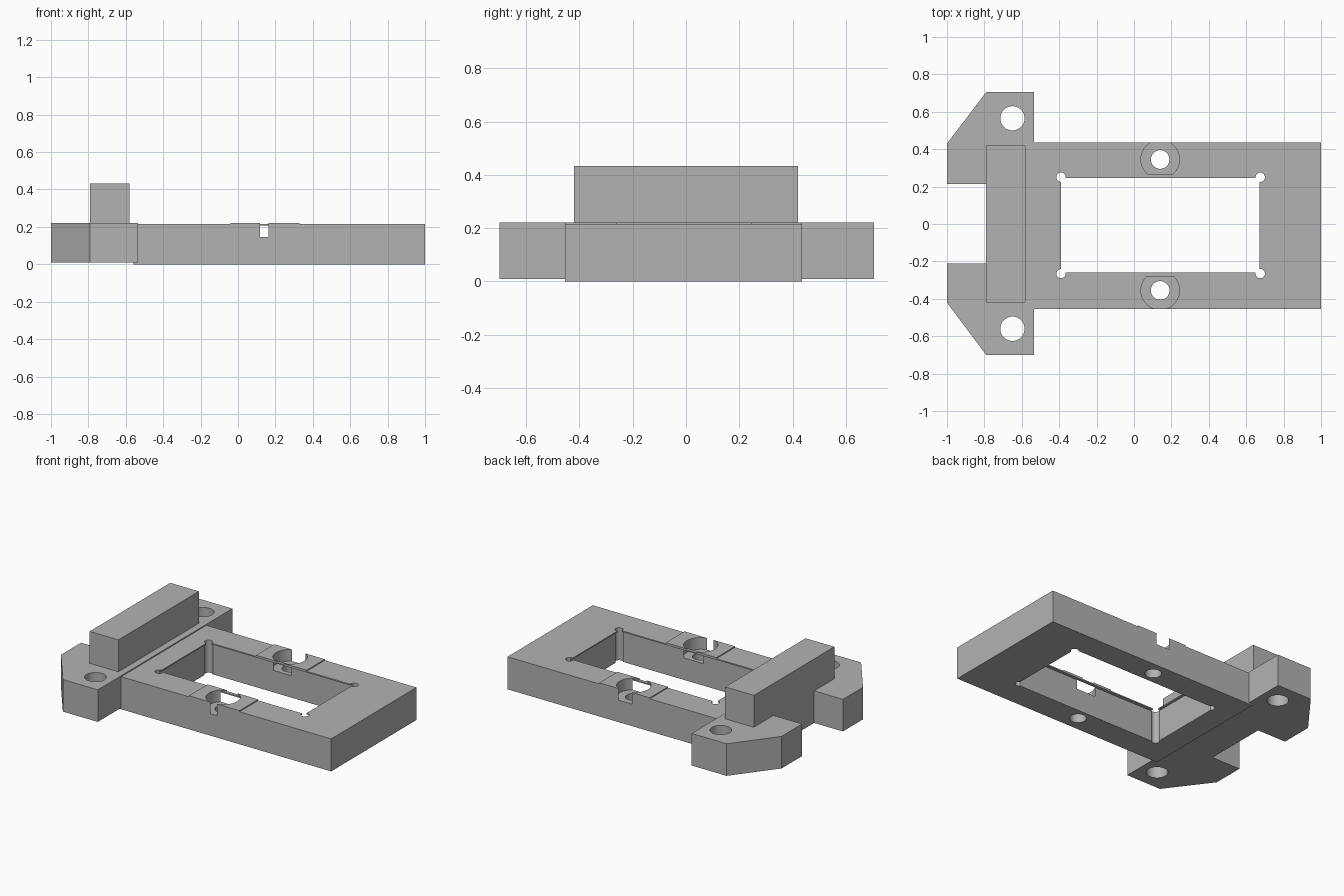
import bpy
import bmesh

if "Cube" in bpy.data.objects:
    bpy.data.objects.remove(bpy.data.objects["Cube"], do_unlink=True)

grey = bpy.data.materials.new("plain grey")
grey.use_nodes = True
grey.diffuse_color = (0.45, 0.45, 0.45, 1)
grey.node_tree.nodes["Principled BSDF"].inputs["Base Color"].default_value = grey.diffuse_color


def prism(name, outline, low, high):
    """Extrude a plan outline from one height to another."""
    bm = bmesh.new()
    face = bm.faces.new([bm.verts.new((x, y, low)) for x, y in outline])
    top = bmesh.ops.extrude_face_region(bm, geom=[face])["geom"]
    moved = [v for v in top if isinstance(v, bmesh.types.BMVert)]
    bmesh.ops.translate(bm, verts=moved, vec=(0, 0, high - low))
    bmesh.ops.recalc_face_normals(bm, faces=bm.faces)
    mesh = bpy.data.meshes.new(name)
    bm.to_mesh(mesh)
    bm.free()
    mesh.materials.append(grey)
    obj = bpy.data.objects.new(name, mesh)
    bpy.context.collection.objects.link(obj)
    return obj


def box(name, x0, x1, y0, y1, low, high):
    return prism(name, [(x0, y0), (x1, y0), (x1, y1), (x0, y1)], low, high)


def cylinder(x, y, radius, low, high):
    bpy.ops.mesh.primitive_cylinder_add(vertices=40, radius=radius, depth=high - low,
                                        location=(x, y, (low + high) / 2))
    obj = bpy.context.object
    obj.data.materials.append(grey)
    return obj


def cut(obj, cutter):
    """Subtract a helper shape, then discard it."""
    cutter.hide_render = True
    mod = obj.modifiers.new("cut", "BOOLEAN")
    mod.operation = "DIFFERENCE"
    mod.solver = "EXACT"
    mod.object = cutter
    bpy.context.view_layer.objects.active = obj
    bpy.ops.object.modifier_apply(modifier=mod.name)
    bpy.data.objects.remove(cutter, do_unlink=True)


def finish(obj):
    bpy.ops.object.select_all(action="DESELECT")
    obj.select_set(True)
    bpy.context.view_layer.objects.active = obj
    bpy.ops.object.shade_smooth_by_angle()


TOP = 0.215
LIP = 0.207
X0, X1, Y0, Y1 = -0.39, 0.67, -0.26, 0.245   # window at the top
SCREW_X = 0.14

# Rectangular frame, its window with a thin overhanging lip, and corner reliefs
frame = box("frame", -0.56, 1, -0.455, 0.435, 0, TOP)
cut(frame, box("window", X0, X1, Y0, Y1, -0.1, 0.4))
cut(frame, box("undercut", X0 - 0.015, X1 + 0.015, Y0 - 0.02, Y1 + 0.02, -0.1, LIP))
for x in (X0, X1 + 0.005):
    for y in (Y0 - 0.005, Y1 + 0.005):
        cut(frame, cylinder(x, y, 0.025, -0.1, 0.4))

# Raised pads on both rails, with counterbored screw holes
rails = (("right", -0.455, Y0, -0.355, Y0 - 0.02),
         ("left", Y1, 0.435, 0.345, Y1 + 0.02))
for side, y0, y1, hole_y, chord in rails:
    pad = box(side + "_rail_pad", -0.04, 0.33, y0, y1, TOP - 0.005, 0.222)
    for part in (frame, pad):
        cut(part, cylinder(SCREW_X, hole_y, 0.103, 0.145, 0.4))
    cut(frame, cylinder(SCREW_X, hole_y, 0.05, -0.1, 0.4))
    edge = y1 if side == "right" else y0
    box(side + "_counterbore_lip", 0.07, 0.21, min(edge, chord), max(edge, chord), LIP, TOP)
    finish(pad)
finish(frame)

# Mounting flange with chamfered ears
flange = prism("mounting_flange", [
    (-0.535, 0.705), (-0.79, 0.705), (-1, 0.43), (-1, 0.215), (-0.79, 0.215),
    (-0.79, -0.21), (-1, -0.21), (-1, -0.42), (-0.79, -0.7), (-0.535, -0.7)], 0.01, 0.222)
for y in (-0.56, 0.565):
    cut(flange, cylinder(-0.65, y, 0.065, -0.1, 0.4))
finish(flange)

# Upright bar across the flange
box("upright_bar", -0.79, -0.58, -0.42, 0.42, 0.2, 0.433)
